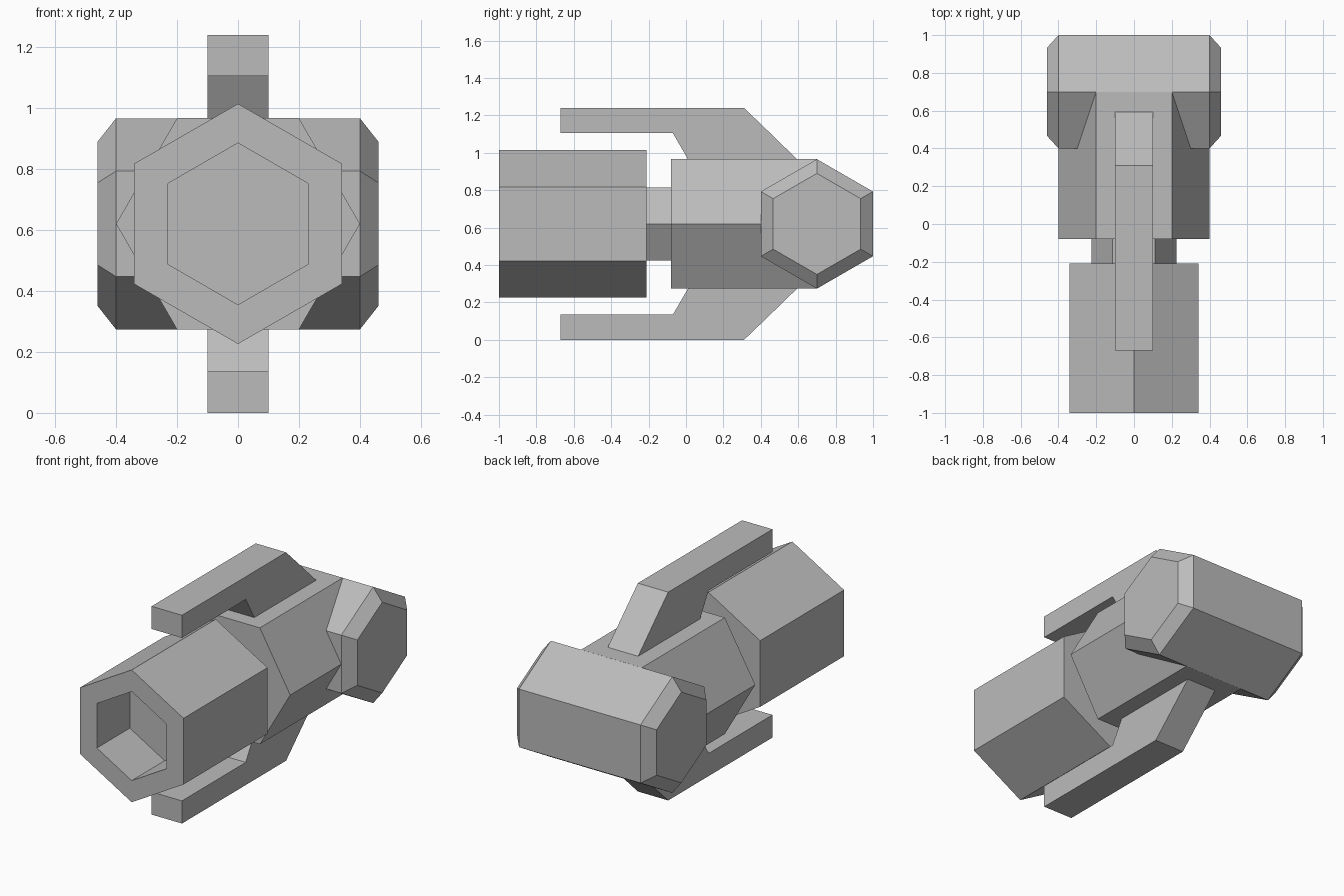
import bpy, bmesh, math
from mathutils import Vector

cube = bpy.data.objects.get("Cube")
if cube:
    bpy.data.objects.remove(cube, do_unlink=True)

MID = 0.62  # height of the main axis

grey = bpy.data.materials.new("plain grey")
grey.use_nodes = True
grey.diffuse_color = (0.5, 0.5, 0.5, 1)
grey.node_tree.nodes["Principled BSDF"].inputs["Base Color"].default_value = (0.5, 0.5, 0.5, 1)


def hex_ring(bm, axis, along, radius, turn, centre_y=0.0):
    """Six vertices around the x or y axis; turn 90 puts a corner on top."""
    ring = []
    for i in range(6):
        a = math.radians(turn + 60 * i)
        u, w = radius * math.cos(a), radius * math.sin(a)
        co = (u, along, MID + w) if axis == "y" else (along, centre_y + u, MID + w)
        ring.append(bm.verts.new(co))
    return ring


def loft(name, axis, sections, turn, centre_y=0.0):
    """Join hexagonal sections (position, radius) and cap both ends."""
    bm = bmesh.new()
    rings = [hex_ring(bm, axis, p, r, turn, centre_y) for p, r in sections]
    for a, b in zip(rings, rings[1:]):
        for i in range(6):
            j = (i + 1) % 6
            bm.faces.new((a[i], a[j], b[j], b[i]))
    bm.faces.new(rings[0])
    bm.faces.new(rings[-1])
    return finish(name, bm)


def finish(name, bm):
    bmesh.ops.recalc_face_normals(bm, faces=bm.faces)
    mesh = bpy.data.meshes.new(name)
    bm.to_mesh(mesh)
    bm.free()
    mesh.materials.append(grey)
    obj = bpy.data.objects.new(name, mesh)
    bpy.context.collection.objects.link(obj)
    return obj


def fin(name, side):
    """Swept strut and forward bar, extruded across x; side is +1 top, -1 bottom."""
    profile = [(0.02, 0.33), (-0.07, 0.485), (-0.67, 0.485), (-0.67, 0.62),
               (0.31, 0.62), (0.43, 0.505), (0.61, 0.33)]
    bm = bmesh.new()
    face = bm.faces.new([bm.verts.new((-0.1, y, MID + side * h)) for y, h in profile])
    made = bmesh.ops.extrude_face_region(bm, geom=[face])["geom"]
    moved = [v for v in made if isinstance(v, bmesh.types.BMVert)]
    bmesh.ops.translate(bm, verts=moved, vec=Vector((0.2, 0, 0)))
    return finish(name, bm)


# Hollow front barrel: outer shell, flat rim, recessed floor
loft("barrel", "y", [(-0.21, 0.394), (-1.0, 0.394), (-1.0, 0.265), (-0.69, 0.265)], 90)

# Neck and main body, corners pointing sideways
loft("neck", "y", [(-0.24, 0.225), (-0.05, 0.225)], 0)
loft("body", "y", [(-0.08, 0.4), (0.7, 0.4)], 0)

# Crosswise rear drum with chamfered ends
loft("rear_drum", "x", [(-0.46, 0.27), (-0.4, 0.346), (0.4, 0.346), (0.46, 0.27)], 90, 0.7)

# Matching fins above and below
fin("upper_fin", 1)
fin("lower_fin", -1)
